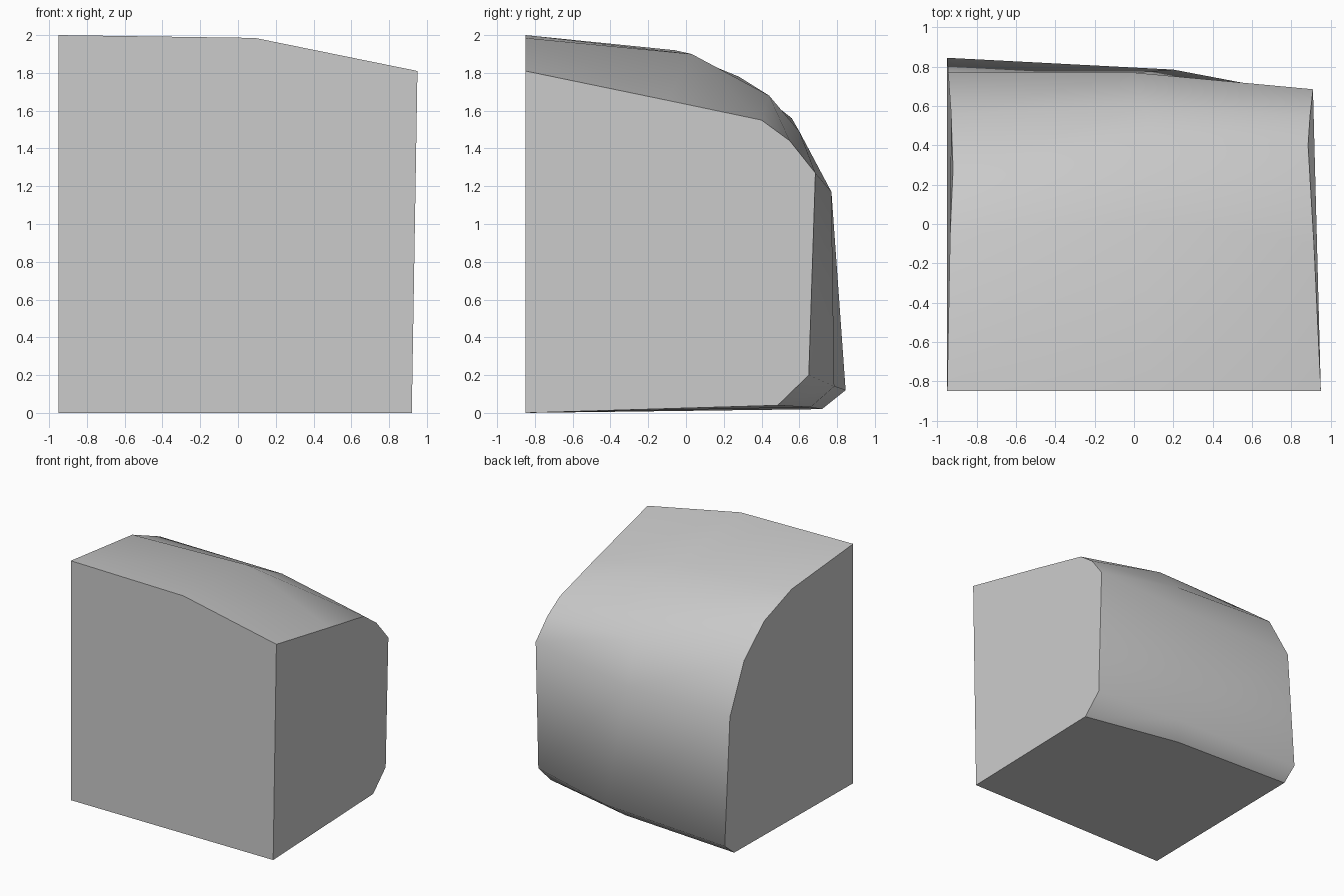
import bpy, bmesh

cube = bpy.data.objects.get("Cube")
if cube:
    bpy.data.objects.remove(cube, do_unlink=True)

grey = bpy.data.materials.new("plain grey")
grey.use_nodes = True
colour = (0.6, 0.6, 0.6, 1)
grey.diffuse_color = colour
grey.node_tree.nodes["Principled BSDF"].inputs["Base Color"].default_value = colour

# Cross-sections of the block, each running from the top front over the back to the bottom front
right_section = [(-.95, -.85, 2), (-.935, -.06, 1.92), (-.92, .28, 1.78), (-.93, .56, 1.56),
                 (-.945, .77, 1.17), (-.95, .845, .12), (-.95, .72, .02), (-.95, -.85, 0)]
middle_section = [(.09, -.85, 1.985), (.05, .03, 1.9), (.1, .44, 1.68), (.05, .6, 1.49),
                  (0, .77, 1.17), (.2, .785, .14), (.1, .66, .03), (0, -.85, 0)]
left_section = [(.95, -.85, 1.81), (.915, -.1, 1.655), (.885, .4, 1.55), (.895, .55, 1.44),
                (.91, .685, 1.27), (.91, .65, .2), (.91, .485, .04), (.92, -.85, 0)]

bm = bmesh.new()
rings = [[bm.verts.new(p) for p in s] for s in (right_section, middle_section, left_section)]
last = len(right_section) - 1

# Rounded top and back skin; the lowest strip is the flat underside
underside = []
for a, b in zip(rings, rings[1:]):
    for i in range(last):
        face = bm.faces.new((a[i], b[i], b[i + 1], a[i + 1]))
        if i == last - 1:
            underside.append(face)

# Flat sides and front
flat = [bm.faces.new(rings[0]), bm.faces.new(rings[-1][::-1]),
        bm.faces.new([r[0] for r in rings] + [r[last] for r in rings[::-1]])]
bmesh.ops.recalc_face_normals(bm, faces=bm.faces)

# Smooth skin with crisp borders around the flat faces
for face in bm.faces:
    face.smooth = True
for face in flat + underside:
    for edge in face.edges:
        edge.smooth = all(f in underside for f in edge.link_faces)

mesh = bpy.data.meshes.new("rounded_block")
bm.to_mesh(mesh)
bm.free()
mesh.materials.append(grey)
block = bpy.data.objects.new("rounded_block", mesh)
bpy.context.collection.objects.link(block)
